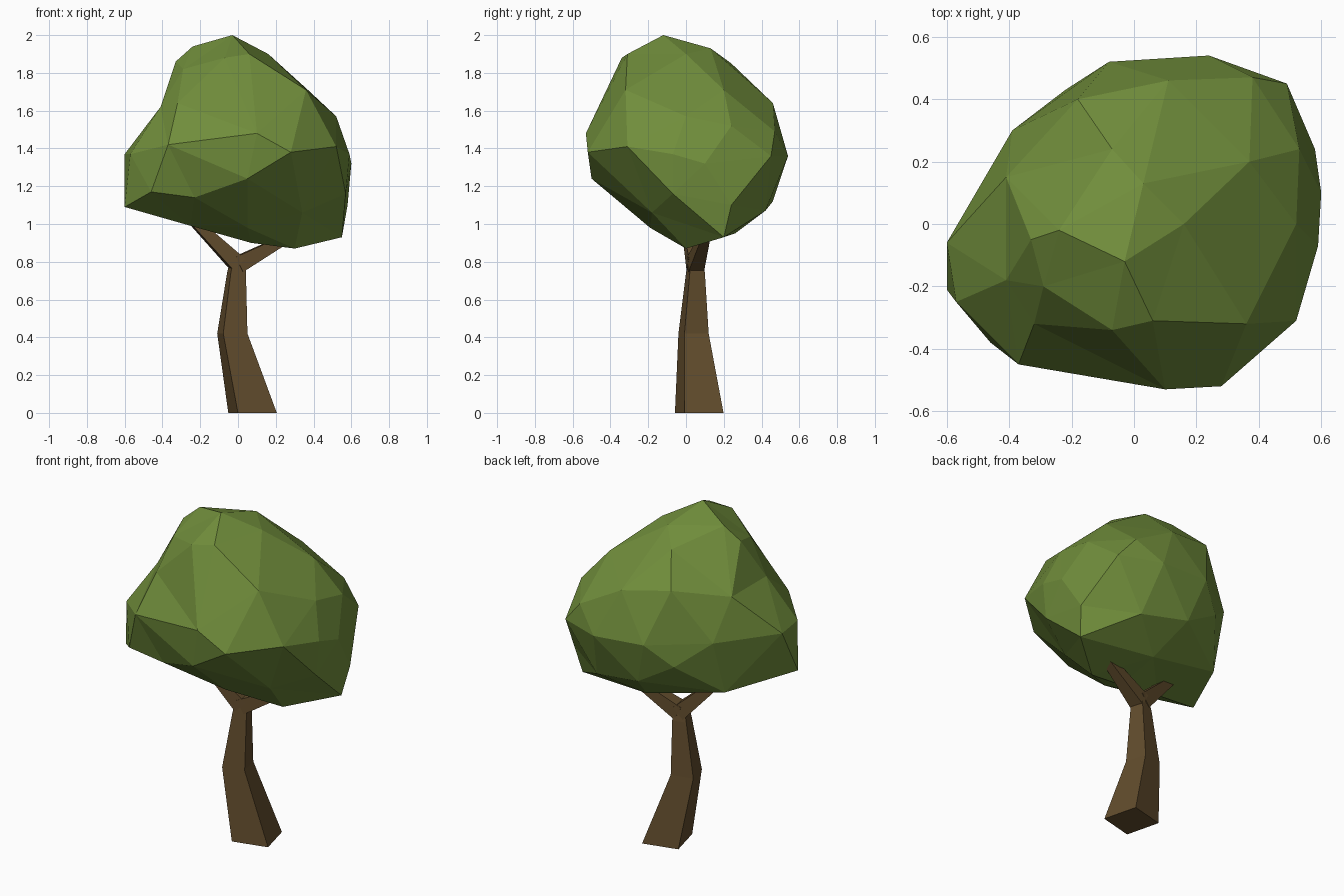
import bpy, bmesh, math
from mathutils import Vector

if "Cube" in bpy.data.objects:
    bpy.data.objects.remove(bpy.data.objects["Cube"])


def material(name, rgb):
    m = bpy.data.materials.new(name)
    m.diffuse_color = (*rgb, 1)
    m.use_nodes = True
    m.node_tree.nodes["Principled BSDF"].inputs["Base Color"].default_value = m.diffuse_color
    return m


leaf = material("leaf green", (0.163, 0.268, 0.044))
bark = material("bark brown", (0.122, 0.073, 0.026))


def finish(bm, name, mat):
    bmesh.ops.recalc_face_normals(bm, faces=bm.faces)
    me = bpy.data.meshes.new(name)
    bm.to_mesh(me)
    bm.free()
    me.materials.append(mat)
    ob = bpy.data.objects.new(name, me)
    bpy.context.collection.objects.link(ob)
    return ob


def limb(name, rings):
    """Four-sided tapering limb; each ring holds four corner points."""
    bm = bmesh.new()
    loops = [[bm.verts.new(p) for p in r] for r in rings]
    for a, b in zip(loops, loops[1:]):
        for i in range(4):
            j = (i + 1) % 4
            bm.faces.new((a[i], a[j], b[j], b[i]))
    bm.faces.new(loops[0])
    bm.faces.new(loops[-1])
    return finish(bm, name, bark)


def square(x, y, z, s):
    """Level square section, turned slightly about z, of overall width s."""
    a = [(-0.30, -0.5), (0.5, -0.30), (0.30, 0.5), (-0.5, 0.30)]
    return [Vector((x + s * u, y + s * v, z)) for u, v in a]


def across(p, d, w, h):
    """Rectangular section at p, square to the branch direction d."""
    side = d.cross(Vector((0, 0, 1))).normalized()
    up = side.cross(d).normalized()
    return [p + side * w * u + up * h * v for u, v in ((-1, -1), (1, -1), (1, 1), (-1, 1))]


# bent trunk
limb("trunk", [square(0.077, 0.07, 0, 0.257), square(-0.03, 0.04, 0.42, 0.16),
               square(-0.008, 0.05, 0.74, 0.1), square(0.0, 0.05, 0.83, 0.075)])

# forked branches
for name, tip in (("left_branch", (-0.25, 0.0, 1.03)), ("right_branch", (0.27, 0.10, 0.93))):
    start, end = Vector((0.0, 0.05, 0.785)), Vector(tip)
    d = end - start
    limb(name, [across(start, d, 0.042, 0.044), across(end, d, 0.025, 0.022)])

# crown: lumpy ball spanned over its main corners
corners = [
    # top
    (-.03, -.12, 2.0), (-.24, -.02, 1.94), (-.33, -.05, 1.86), (.06, -.31, 1.9),
    (-.07, -.34, 1.88), (.16, 0, 1.9), (.03, .13, 1.93), (-.07, .24, 1.85),
    # shoulders
    (.36, -.32, 1.71), (.37, .2, 1.71), (.11, .46, 1.64), (.38, .47, 1.49),
    (-.41, .15, 1.62), (-.41, -.18, 1.62), (.52, 0, 1.57), (.53, .24, 1.52),
    (-.18, .4, 1.69), (-.29, -.2, 1.82), (-.32, -.32, 1.64),
    # widest belt
    (.1, -.53, 1.48), (.28, -.52, 1.38), (.52, -.31, 1.41), (.59, -.07, 1.37),
    (.6, .1, 1.32), (.49, .45, 1.36), (.24, .54, 1.36), (-.08, .52, 1.38),
    (-.39, .3, 1.39), (-.6, -.06, 1.37), (-.57, -.25, 1.37), (-.37, -.45, 1.42),
    # underside
    (.05, -.5, 1.24), (-.46, -.38, 1.17), (-.6, -.21, 1.09), (-.23, -.38, 1.14),
    (.34, -.18, 1.06), (.3, 0, .87), (.55, .2, .93), (.3, .42, 1.07), (0, .46, 1.12),
    (-.4, .2, 1.06), (-.25, -.1, .99), (.07, -.02, .9), (.08, .26, .95),
    (-.22, .43, 1.25), (.57, -.07, 1.16), (.58, .24, 1.1), (.05, -.19, .98),
]
centre = Vector((0.03, 0, 1.38))
bm = bmesh.new()
place = {}
for c in corners:
    v = bm.verts.new((Vector(c) - centre).normalized())
    place[v] = Vector(c)
bmesh.ops.convex_hull(bm, input=bm.verts)
for v in bm.verts:
    v.co = place[v]
finish(bm, "crown", leaf)
